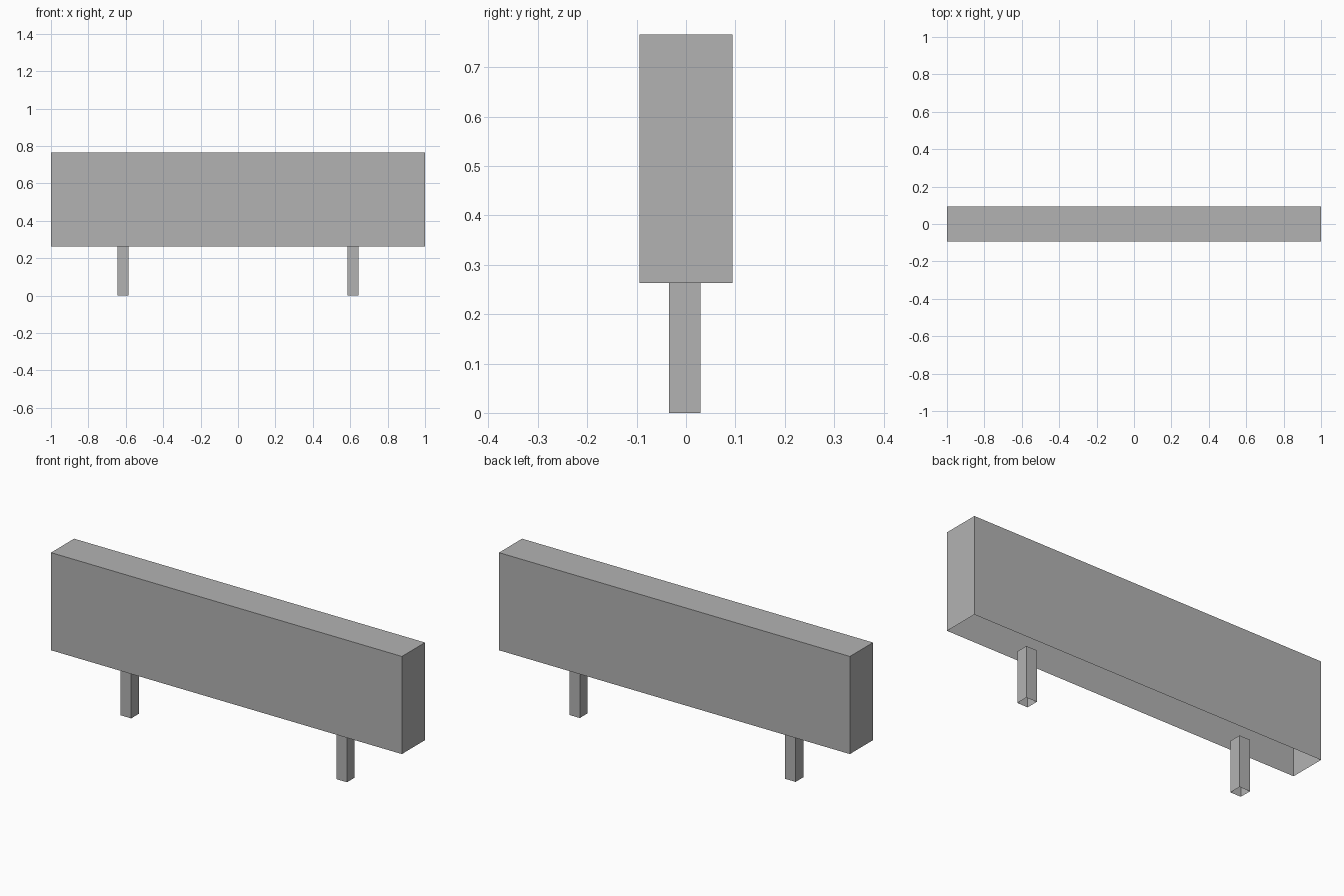
import bpy
import bmesh
from mathutils import Vector

cube = bpy.data.objects.get("Cube")
if cube:
    bpy.data.objects.remove(cube, do_unlink=True)

# Single plain grey for every part
grey = bpy.data.materials.new("plain_grey")
grey.use_nodes = True
colour = (0.45, 0.45, 0.45, 1.0)
grey.diffuse_color = colour
grey.node_tree.nodes["Principled BSDF"].inputs["Base Color"].default_value = colour


def open_box(name, low, high, open_top=False):
    """Thin box shell without a bottom, and optionally without a top."""
    low, high = Vector(low), Vector(high)
    bm = bmesh.new()
    bmesh.ops.create_cube(bm, size=1)
    bmesh.ops.scale(bm, vec=high - low, verts=bm.verts)
    bmesh.ops.translate(bm, vec=(low + high) / 2, verts=bm.verts)
    bm.normal_update()
    removed = [f for f in bm.faces
               if f.normal.z < -0.5 or (open_top and f.normal.z > 0.5)]
    bmesh.ops.delete(bm, geom=removed, context='FACES')
    mesh = bpy.data.meshes.new(name)
    bm.to_mesh(mesh)
    bm.free()
    mesh.materials.append(grey)
    obj = bpy.data.objects.new(name, mesh)
    bpy.context.collection.objects.link(obj)
    return obj


PANEL_BASE = 0.263

# Long upright panel, hollow and open underneath
open_box("panel", (-1, -0.094, PANEL_BASE), (1, 0.094, 0.766))

# Pair of square tube legs, ending level with the panel's lower edge
for side, x in (("left", 0.615), ("right", -0.615)):
    open_box(side + "_leg", (x - 0.03, -0.034, 0), (x + 0.03, 0.029, PANEL_BASE),
             open_top=True)
